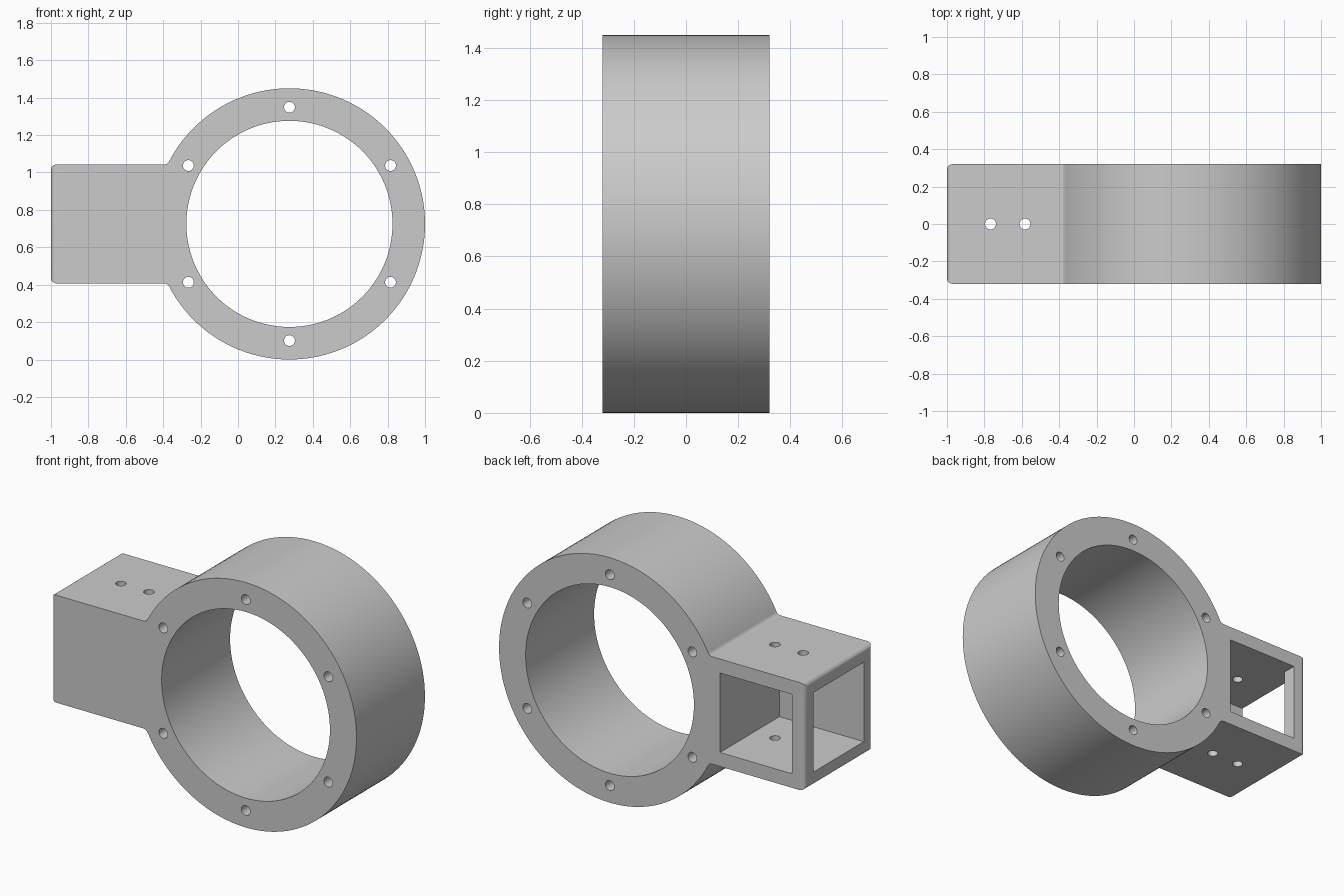
import bpy, bmesh, math
from mathutils import Vector, Matrix

if "Cube" in bpy.data.objects:
    bpy.data.objects.remove(bpy.data.objects["Cube"], do_unlink=True)

RING_X, MID_Z = 0.275, 0.725        # ring axis
OUTER, BORE, BOLT_CIRCLE = 0.725, 0.551, 0.624
HALF_DEPTH, HALF_BLOCK = 0.32, 0.318
FILLET, HOLE, POCKET = 0.03, 0.029, 0.235

grey = bpy.data.materials.new("plain_grey")
grey.use_nodes = True
colour = (0.6, 0.6, 0.6, 1)
grey.diffuse_color = colour
grey.node_tree.nodes["Principled BSDF"].inputs["Base Color"].default_value = colour


def arc(cx, cz, radius, start, end, steps):
    angles = [start + (end - start) * i / steps for i in range(steps + 1)]
    return [(cx + radius * math.cos(a), cz + radius * math.sin(a)) for a in angles]


def make_object(name, bm):
    bmesh.ops.recalc_face_normals(bm, faces=bm.faces)
    mesh = bpy.data.meshes.new(name)
    bm.to_mesh(mesh)
    bm.free()
    obj = bpy.data.objects.new(name, mesh)
    bpy.context.collection.objects.link(obj)
    mesh.materials.append(grey)
    return obj


def cut(target, name, bm):
    cutter = make_object(name, bm)
    cutter.hide_render = True
    mod = target.modifiers.new(name, 'BOOLEAN')
    mod.operation, mod.solver, mod.object = 'DIFFERENCE', 'EXACT', cutter
    bpy.ops.object.modifier_apply(modifier=name)
    bpy.data.objects.remove(cutter, do_unlink=True)


def cylinder(location, radius, length, axis, sides):
    bm = bmesh.new()
    turn = Matrix.Rotation(math.pi / 2, 4, 'X') if axis == 'Y' else Matrix()
    bmesh.ops.create_cone(bm, cap_ends=True, segments=sides, radius1=radius, radius2=radius,
                          depth=length, matrix=Matrix.Translation(location) @ turn)
    return bm


def box(low, high):
    low, high = Vector(low), Vector(high)
    bm = bmesh.new()
    bmesh.ops.create_cube(bm, size=1, matrix=Matrix.Translation((low + high) / 2)
                          @ Matrix.Diagonal((*(high - low), 1)))
    return bm


# Body outline: ring arc, filleted into a square block
rise = HALF_BLOCK + FILLET
reach = math.sqrt((OUTER + FILLET) ** 2 - rise ** 2)
join = math.atan2(rise, -reach)
upper = arc(-reach, rise, FILLET, join - math.pi, -math.pi / 2, 8)
outline = arc(0, 0, OUTER, -join, join, 144) + upper[1:]
outline += [(-1 - RING_X, HALF_BLOCK), (-1 - RING_X, -HALF_BLOCK)]
outline += [(x, -z) for x, z in reversed(upper[1:])]

bm = bmesh.new()
face = bm.faces.new([bm.verts.new((x + RING_X, -HALF_DEPTH, z + MID_Z)) for x, z in outline])
extruded = bmesh.ops.extrude_face_region(bm, geom=[face])["geom"]
bmesh.ops.translate(bm, vec=(0, 2 * HALF_DEPTH, 0),
                    verts=[v for v in extruded if isinstance(v, bmesh.types.BMVert)])
bmesh.ops.recalc_face_normals(bm, faces=bm.faces)

# Rounded rim of the block's end
rim = [e for e in bm.edges if all(v.co.x < -0.99 for v in e.verts)]
bmesh.ops.bevel(bm, geom=rim, offset=0.03, segments=6, profile=0.5, affect='EDGES')
body = make_object("ring_clamp_body", bm)
bpy.context.view_layer.objects.active = body
body.select_set(True)

# Main bore and bolt holes
cut(body, "bore", cylinder((RING_X, 0, MID_Z), BORE, 1, 'Y', 144))
for i in range(6):
    a = math.radians(30 + 60 * i)
    spot = (RING_X + BOLT_CIRCLE * math.cos(a), 0, MID_Z + BOLT_CIRCLE * math.sin(a))
    cut(body, "bolt_hole", cylinder(spot, HOLE, 1, 'Y', 32))

# Block pocket open to the back, window in the end, cross holes
low, high = MID_Z - POCKET, MID_Z + POCKET
cut(body, "pocket", box((-0.917, -POCKET, low), (-0.447, 0.5, high)))
cut(body, "end_window", box((-1.2, -POCKET, low), (-0.8, POCKET, high)))
for x in (-0.767, -0.583):
    cut(body, "cross_hole", cylinder((x, 0, MID_Z), HOLE, 1, 'Z', 32))

bpy.ops.object.shade_smooth_by_angle(angle=math.radians(25))
weighted = body.modifiers.new("even_shading", 'WEIGHTED_NORMAL')
weighted.keep_sharp = True
